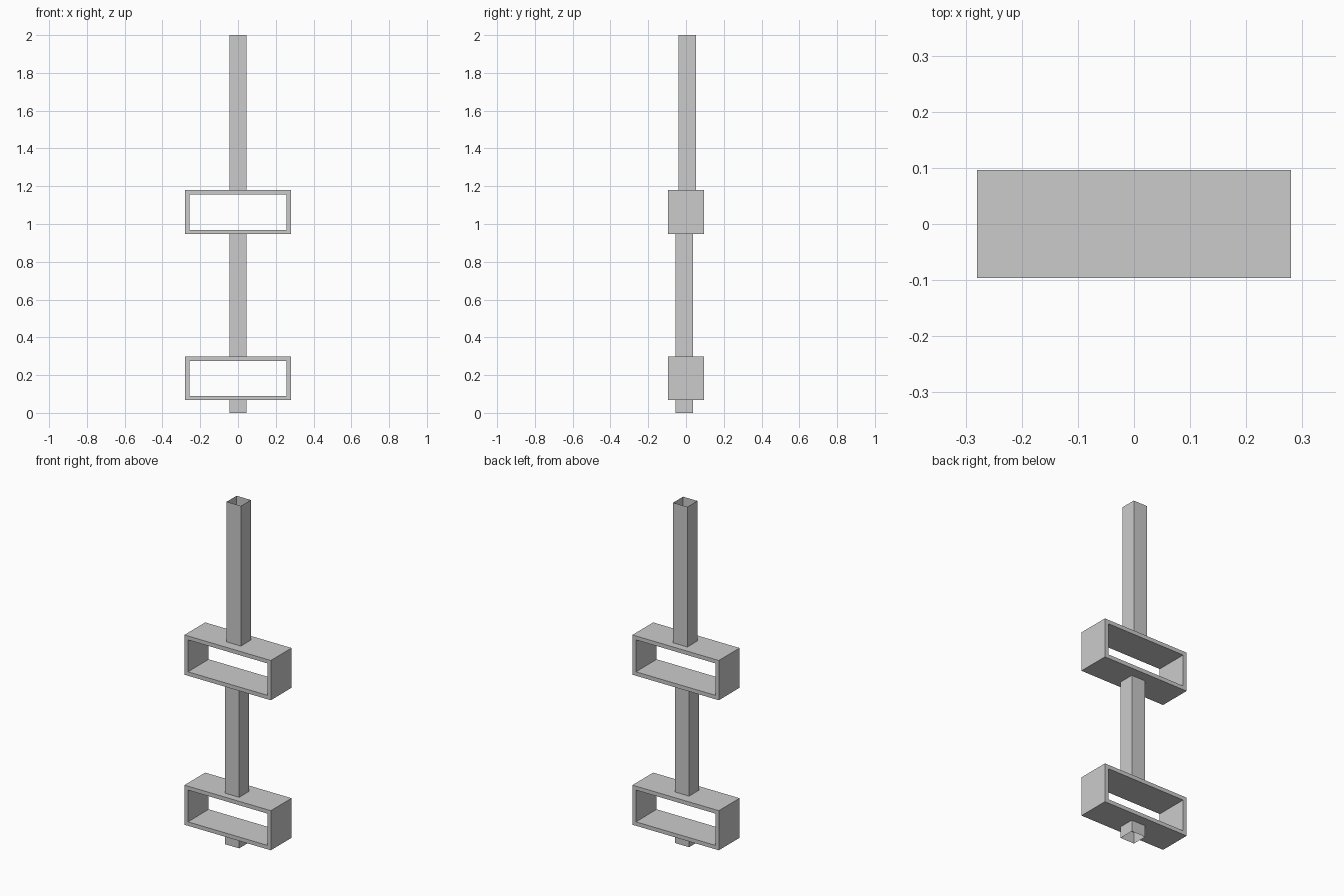
import bpy, bmesh

if "Cube" in bpy.data.objects:
    bpy.data.objects.remove(bpy.data.objects["Cube"])


def make_object(name, bm):
    mesh = bpy.data.meshes.new(name)
    bm.to_mesh(mesh)
    bm.free()
    obj = bpy.data.objects.new(name, mesh)
    bpy.context.collection.objects.link(obj)
    return obj


def rect(bm, half_a, low, high, place):
    corners = [(-half_a, low), (half_a, low), (half_a, high), (-half_a, high)]
    return [bm.verts.new(place(a, b)) for a, b in corners]


def bridge(bm, first, second):
    for i in range(4):
        j = (i + 1) % 4
        bm.faces.new((first[i], first[j], second[j], second[i]))


# Square thin-walled post, open at both ends
def post(name, y, z0, z1, half=0.046):
    bm = bmesh.new()
    bottom, top = [rect(bm, half, y - half, y + half, lambda a, b: (a, b, z))
                   for z in (z0, z1)]
    bridge(bm, bottom, top)
    return make_object(name, bm)


# Rectangular frame, open from front to back
def frame(name, z0, z1, half_x=0.28, half_y=0.096, wall=0.023):
    bm = bmesh.new()
    outer, inner = [], []
    for y in (-half_y, half_y):
        outer.append(rect(bm, half_x, z0, z1, lambda a, b: (a, y, b)))
        inner.append(rect(bm, half_x - wall, z0 + wall, z1 - wall,
                          lambda a, b: (a, y, b)))
    bridge(bm, outer[0], outer[1])
    bridge(bm, inner[0], inner[1])
    for o, i in zip(outer, inner):
        bridge(bm, o, i)
    bmesh.ops.recalc_face_normals(bm, faces=bm.faces)
    return make_object(name, bm)


LOWER = (0.067, 0.299)
UPPER = (0.946, 1.179)

# Two box frames
frame("lower_frame", *LOWER)
frame("upper_frame", *UPPER)

# Post sections between and beyond the frames
post("foot_post", -0.009, 0.0, LOWER[0])
post("middle_post", -0.009, LOWER[1], UPPER[0])
post("top_post", 0.007, UPPER[1], 2.0)
